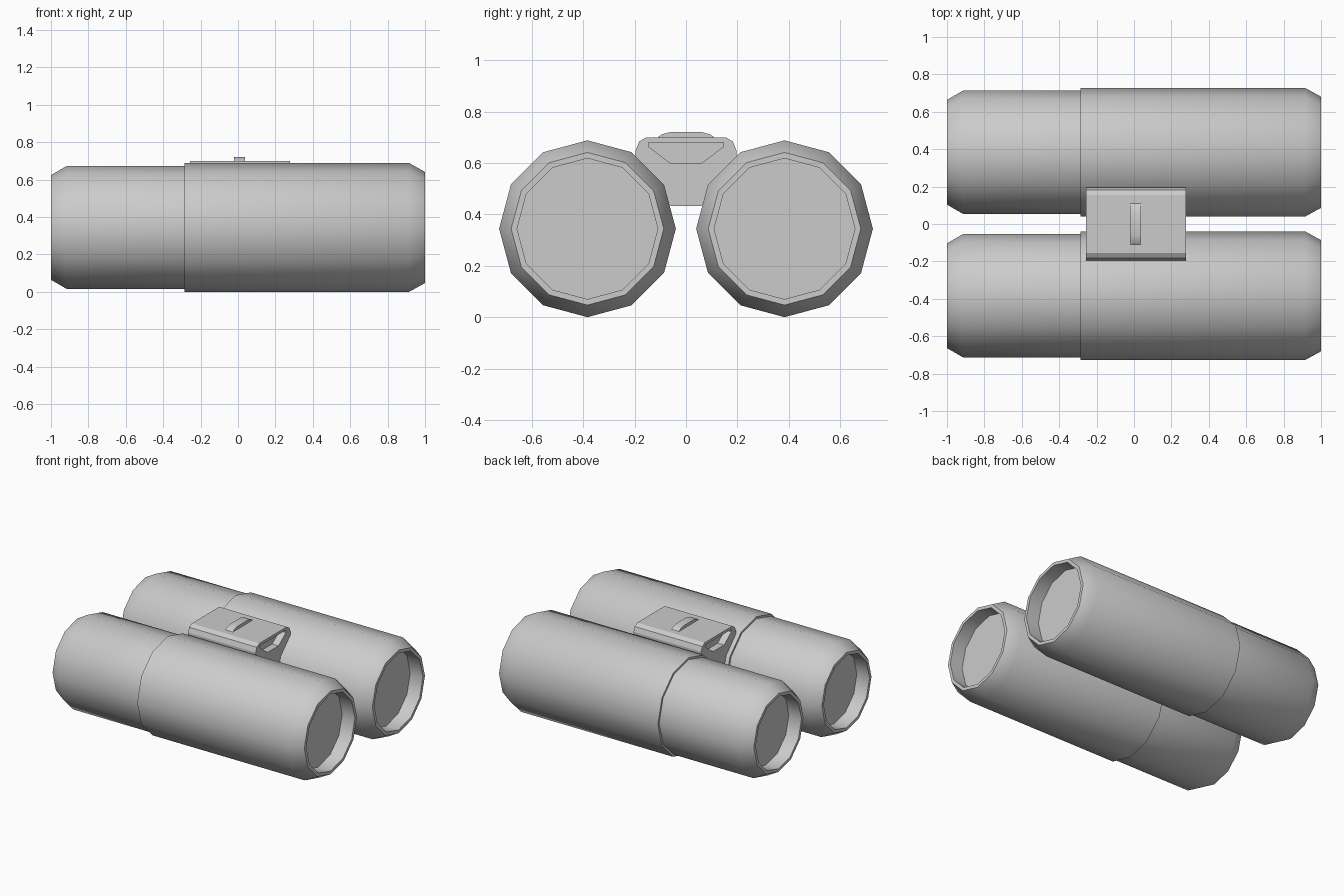
import bpy, bmesh, math

if "Cube" in bpy.data.objects:
    bpy.data.objects.remove(bpy.data.objects["Cube"])

grey = bpy.data.materials.new("plain grey")
grey.diffuse_color = (0.6, 0.6, 0.6, 1)
grey.use_nodes = True
grey.node_tree.nodes["Principled BSDF"].inputs["Base Color"].default_value = grey.diffuse_color


def make(name, verts, faces, smooth=None):
    mesh = bpy.data.meshes.new(name)
    mesh.from_pydata(verts, [], faces)
    bm = bmesh.new()
    bm.from_mesh(mesh)
    bmesh.ops.recalc_face_normals(bm, faces=bm.faces)
    bm.to_mesh(mesh)
    bm.free()
    mesh.materials.append(grey)
    ob = bpy.data.objects.new(name, mesh)
    bpy.context.collection.objects.link(ob)
    if smooth:
        bpy.ops.object.select_all(action='DESELECT')
        ob.select_set(True)
        bpy.context.view_layer.objects.active = ob
        bpy.ops.object.shade_smooth_by_angle(angle=math.radians(smooth))
    return ob


def loft(name, rings, smooth=None):
    """Skin a row of equal-sized rings and cap both ends."""
    n = len(rings[0])
    verts = [v for r in rings for v in r]
    faces = [(i * n + j, i * n + (j + 1) % n, (i + 1) * n + (j + 1) % n, (i + 1) * n + j)
             for i in range(len(rings) - 1) for j in range(n)]
    faces += [tuple(range(n)), tuple(range(len(verts) - n, len(verts)))]
    return make(name, verts, faces, smooth)


def extrude_x(name, half, x0, x1, smooth=None):
    """Extrude a (y, z) half profile, mirrored in y, along x."""
    prof = half + [(-y, z) for y, z in reversed(half)]
    return loft(name, [[(x, y, z) for y, z in prof] for x in (x0, x1)], smooth)


# Twelve-sided barrels, with recessed lenses at both ends
SIDES = 12
profile = [(-0.90, 0.258), (-1.0, 0.258), (-1.0, 0.28), (-0.915, 0.329), (-0.287, 0.329),
           (-0.287, 0.344), (0.915, 0.344), (1.0, 0.297), (1.0, 0.274), (0.90, 0.274)]
for side, label in ((-1, "front_barrel"), (1, "back_barrel")):
    rings = []
    for x, r in profile:
        rings.append([(x, side * 0.3835 + r * math.cos(math.tau * k / SIDES),
                       0.344 + r * math.sin(math.tau * k / SIDES)) for k in range(SIDES)])
    loft(label, rings, 35)

# Bridge between the barrels
bridge = extrude_x("bridge", [(0.06, 0.432), (0.196, 0.62), (0.196, 0.65),
                              (0.183, 0.683), (0.155, 0.70)], -0.257, 0.277)

# Trapezoid pockets in both ends of the bridge
pocket = [(0.062, 0.60), (0.145, 0.663), (0.145, 0.68)]
for name, x0, x1 in (("left_pocket_cutter", -0.35, -0.207), ("right_pocket_cutter", 0.227, 0.35)):
    cutter = extrude_x(name, pocket, x0, x1)
    cutter.hide_render = True
    cutter.hide_set(True)
    mod = bridge.modifiers.new(name, 'BOOLEAN')
    mod.operation = 'DIFFERENCE'
    mod.solver = 'EXACT'
    mod.object = cutter

# Focus wheel showing through the top of the bridge
extrude_x("focus_wheel", [(0.11, 0.68), (0.11, 0.70), (0.095, 0.711), (0.06, 0.721)],
          -0.022, 0.037, 35)
